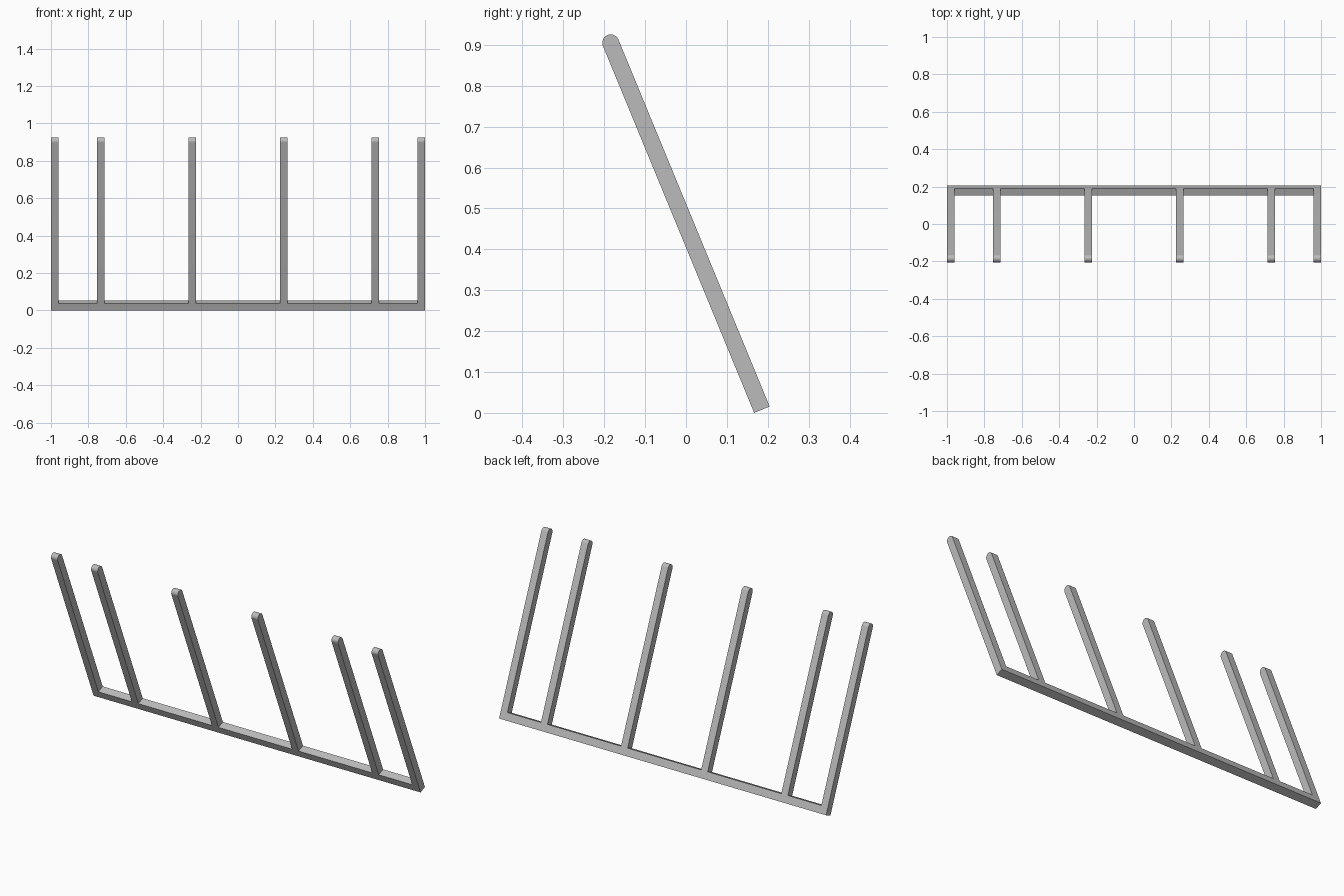
import bpy, bmesh, math
from mathutils import Matrix

cube = bpy.data.objects.get("Cube")
if cube:
    bpy.data.objects.remove(cube, do_unlink=True)

WIDTH = 0.04        # bar width
DEPTH = 0.041       # bar thickness
HEIGHT = 0.991      # length of the prongs along the slope
TILT = math.radians(22.4)
PRONGS = [-0.98, -0.735, -0.245, 0.245, 0.735, 0.98]

grey = bpy.data.materials.new("grey_metal")
grey.use_nodes = True
color = (0.5, 0.5, 0.5, 1)
grey.diffuse_color = color
grey.node_tree.nodes["Principled BSDF"].inputs["Base Color"].default_value = color

# Comb outline: straight base, then up and down each prong from right to left
outline = [(-1, 0), (1, 0)]
for x in reversed(PRONGS):
    r, l = x + WIDTH / 2, x - WIDTH / 2
    if x != PRONGS[-1]:
        outline.append((r, DEPTH))
    outline += [(r, HEIGHT), (l, HEIGHT)]
    if x != PRONGS[0]:
        outline.append((l, DEPTH))

# Extrude the outline to the bar thickness
bm = bmesh.new()
face = bm.faces.new([bm.verts.new((x, -DEPTH / 2, z)) for x, z in outline])
ext = bmesh.ops.extrude_face_region(bm, geom=[face])
moved = [v for v in ext["geom"] if isinstance(v, bmesh.types.BMVert)]
bmesh.ops.translate(bm, verts=moved, vec=(0, DEPTH, 0))

# Round the prong tips into half cylinders
tips = [e for e in bm.edges
        if all(v.co.z > HEIGHT - 0.001 for v in e.verts)
        and abs(e.verts[0].co.y - e.verts[1].co.y) < 0.001]
bmesh.ops.bevel(bm, geom=tips, offset=DEPTH / 2 - 0.0001, offset_type='OFFSET',
                segments=8, profile=0.5, affect='EDGES')
bmesh.ops.remove_doubles(bm, verts=bm.verts, dist=0.0005)
bmesh.ops.recalc_face_normals(bm, faces=bm.faces)

# Lean the rack forward, resting on its lower front edge
lean = Matrix.Rotation(TILT, 4, 'X')
bmesh.ops.transform(bm, matrix=lean, verts=bm.verts)
ys = [v.co.y for v in bm.verts]
low = min(v.co.z for v in bm.verts)
bmesh.ops.translate(bm, verts=bm.verts, vec=(0, -(min(ys) + max(ys)) / 2, -low))

mesh = bpy.data.meshes.new("pronged_frame")
bm.to_mesh(mesh)
bm.free()
mesh.materials.append(grey)
frame = bpy.data.objects.new("pronged_frame", mesh)
bpy.context.collection.objects.link(frame)
bpy.ops.object.select_all(action='DESELECT')
frame.select_set(True)
bpy.context.view_layer.objects.active = frame
bpy.ops.object.shade_smooth_by_angle(angle=math.radians(30))
